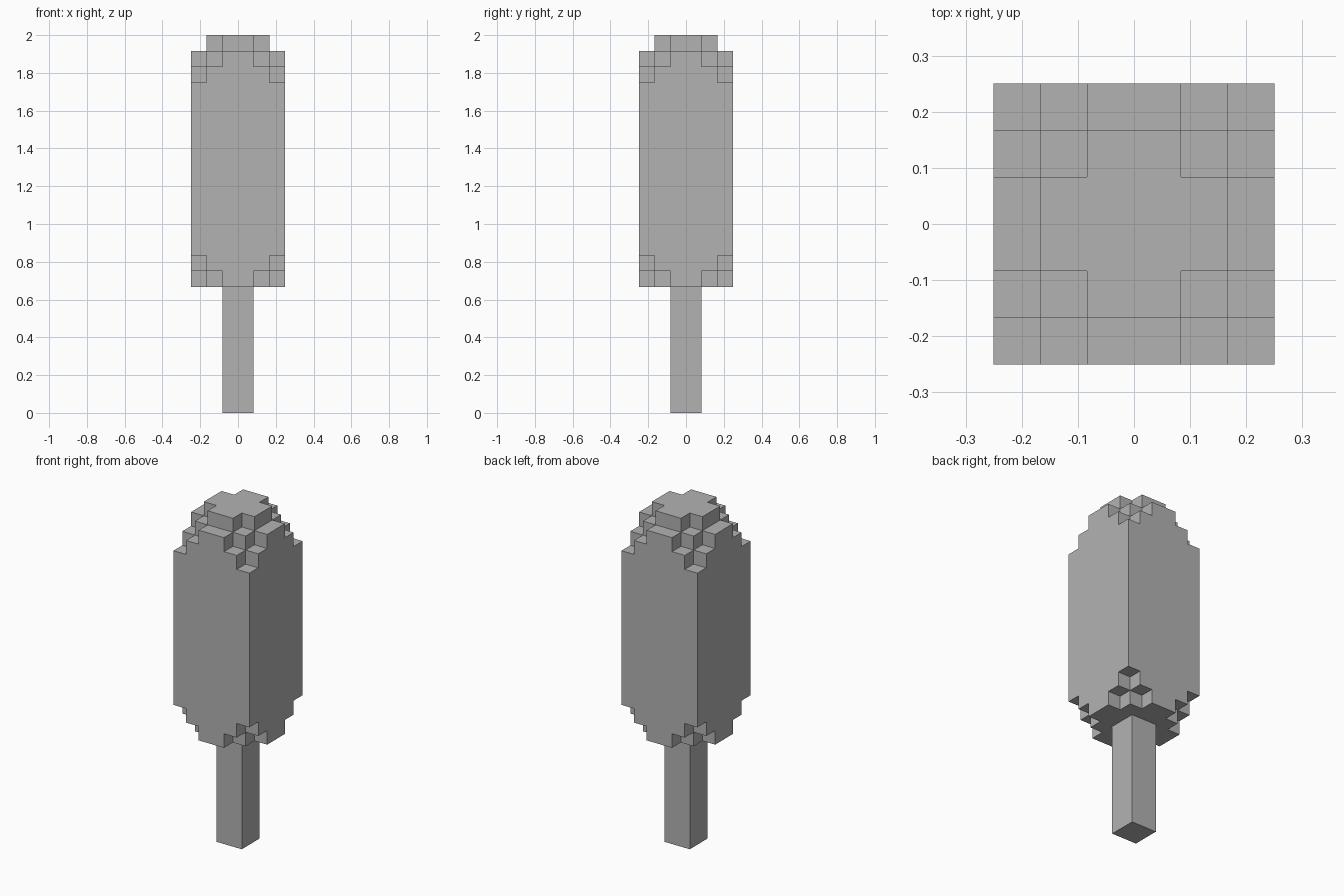
import bpy, bmesh, math
from mathutils import Vector

cube = bpy.data.objects.get("Cube")
if cube:
    bpy.data.objects.remove(cube, do_unlink=True)

U = 1 / 12            # edge of one block
HALF = 3              # head half width in blocks
HEAD_LOW, HEAD_TOP = 8, 24

grey = bpy.data.materials.new("plain_grey")
grey.use_nodes = True
colour = (0.45, 0.45, 0.45, 1)
grey.diffuse_color = colour
grey.node_tree.nodes["Principled BSDF"].inputs["Base Color"].default_value = colour


def block_object(name, cells):
    """Skin a set of blocks, then merge the coplanar faces."""
    bm = bmesh.new()
    for cell in cells:
        base = Vector(cell)
        for axis in range(3):
            for side in (0, 1):
                step = Vector((0, 0, 0))
                step[axis] = 1 if side else -1
                if tuple(int(c) for c in base + step) in cells:
                    continue
                u, v = Vector((0, 0, 0)), Vector((0, 0, 0))
                u[(axis + 1) % 3] = 1
                v[(axis + 2) % 3] = 1
                start = base + step * side
                corners = [start, start + u, start + u + v, start + v]
                if not side:
                    corners.reverse()
                bm.faces.new([bm.verts.new(c * U) for c in corners])
    bmesh.ops.remove_doubles(bm, verts=bm.verts, dist=U / 100)
    bmesh.ops.dissolve_limit(bm, angle_limit=math.radians(1),
                             verts=bm.verts, edges=bm.edges)
    mesh = bpy.data.meshes.new(name)
    bm.to_mesh(mesh)
    bm.free()
    mesh.materials.append(grey)
    obj = bpy.data.objects.new(name, mesh)
    bpy.context.collection.objects.link(obj)
    return obj


def ring(c):
    """Distance of a block from the central pair."""
    return c if c >= 0 else -c - 1


# Head: square column with corners stepped in at both ends
head = set()
for x in range(-HALF, HALF):
    for y in range(-HALF, HALF):
        d = ring(x) + ring(y)
        for z in range(HEAD_LOW + max(0, d - 2), HEAD_TOP - max(0, d - 1)):
            head.add((x, y, z))
block_object("head", head)

# Stick: square post below the head
block_object("stick", {(x, y, z) for x in (-1, 0) for y in (-1, 0)
                       for z in range(HEAD_LOW)})
